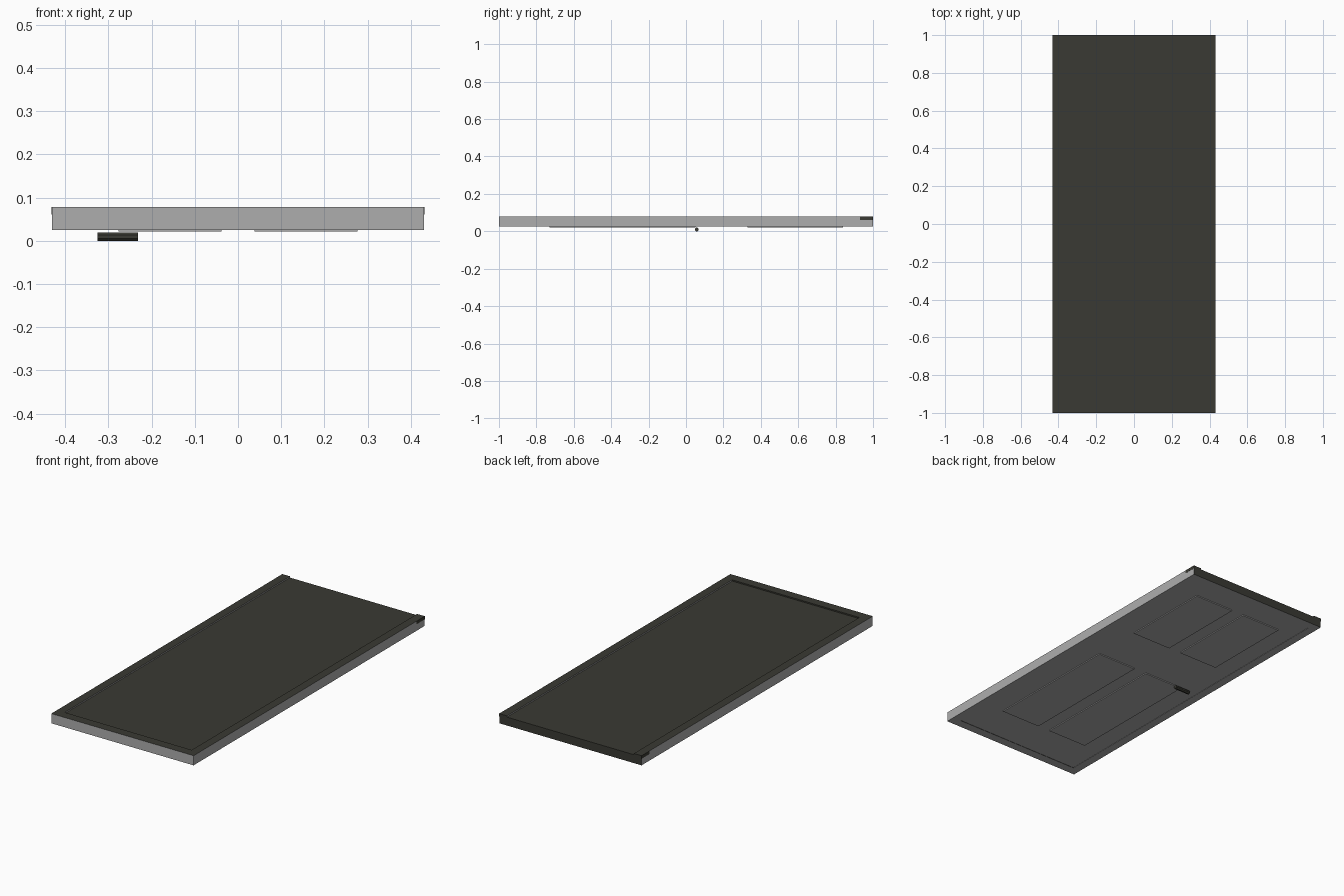
import bpy, bmesh, math

if "Cube" in bpy.data.objects:
    bpy.data.objects.remove(bpy.data.objects["Cube"])


def material(name, rgb):
    m = bpy.data.materials.new(name)
    m.diffuse_color = (*rgb, 1)
    m.use_nodes = True
    m.node_tree.nodes["Principled BSDF"].inputs["Base Color"].default_value = m.diffuse_color
    return m


GREY = material("grey_paint", (0.42, 0.42, 0.42))
DARK = material("dark_olive", (0.042, 0.042, 0.033))


def finish(name, bm, mats):
    me = bpy.data.meshes.new(name)
    bm.to_mesh(me)
    bm.free()
    for m in mats:
        me.materials.append(m)
    ob = bpy.data.objects.new(name, me)
    bpy.context.collection.objects.link(ob)
    return ob


def box(name, x, y, z, mats=(GREY, DARK), rule=True):
    """Box from ranges; upward and back-facing faces get the dark colour."""
    bm = bmesh.new()
    bmesh.ops.create_cube(bm, size=1)
    for v in bm.verts:
        v.co = [r[0] + (c + 0.5) * (r[1] - r[0]) for r, c in zip((x, y, z), v.co)]
    bm.normal_update()
    if rule:
        for f in bm.faces:
            if f.normal.z > 0.5 or f.normal.y > 0.5:
                f.material_index = 1
    return finish(name, bm, mats)


W, IN = 0.431, 0.385     # half width, inner edge of the frame
Z0, Z1 = 0.025, 0.078    # frame thickness

# frame: two side rails, a sill, and a lower head that leaves the back open
for s, side in ((-1, "left"), (1, "right")):
    xs = sorted((s * IN, s * W))
    box(side + "_frame_rail", xs, (-1, 1), (Z0, Z1))
    px = sorted((s * (W - 0.002), s * (W + 0.0005)))
    box(side + "_head_end_plate", px, (0.93, 1), (0.061, Z1), (DARK,), False)
box("frame_sill", (-IN, IN), (-1, -0.95), (Z0, Z1))
box("frame_head", (-IN, IN), (0.95, 1), (Z0, 0.071))

# door leaf, slightly recessed on both faces
box("door_leaf", (-IN, IN), (-0.95, 0.95), (0.0265, 0.071))

# four raised panels on the underside
for s, side in ((-1, "left"), (1, "right")):
    xs = sorted((s * 0.038, s * 0.277))
    for label, ys in (("lower", (-0.73, 0.05)), ("upper", (0.33, 0.84))):
        box(f"{side}_{label}_panel", xs, ys, (0.0212, 0.03), (GREY,), False)

# lever handle: short rounded bar along x
bm = bmesh.new()
bmesh.ops.create_cone(bm, cap_ends=True, segments=8, radius1=0.0105,
                      radius2=0.0105, depth=0.093)
a0 = math.pi / 8
for v in bm.verts:
    a = math.atan2(v.co.y, v.co.x) + a0
    v.co = (-0.2785 + v.co.z, 0.057 + 0.0105 * math.cos(a),
            0.0097 + 0.0105 * math.sin(a))
bmesh.ops.recalc_face_normals(bm, faces=bm.faces)
finish("lever_handle", bm, (DARK,))
